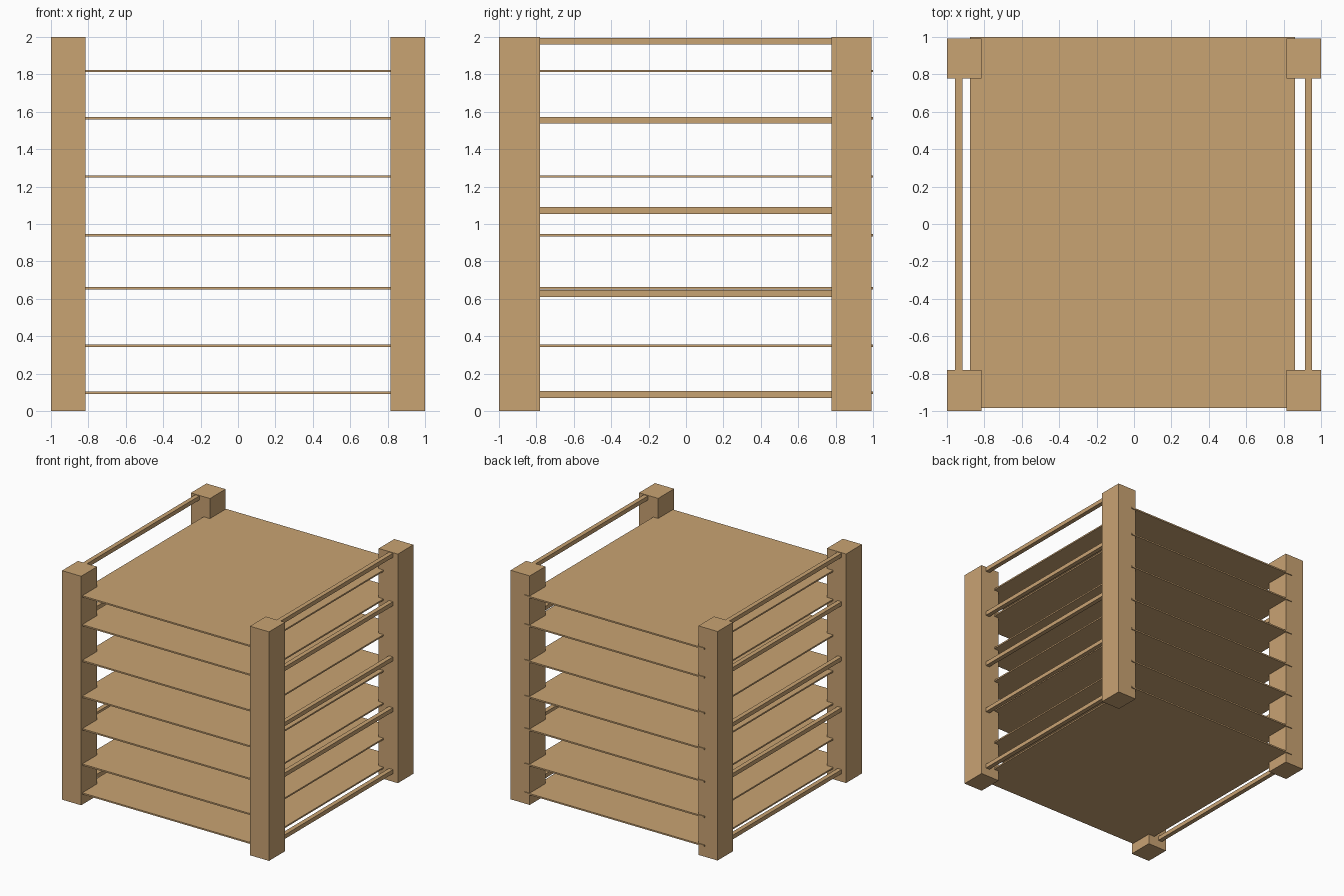
import bpy

if "Cube" in bpy.data.objects:
    bpy.data.objects.remove(bpy.data.objects["Cube"])

wood = bpy.data.materials.new("light_wood")
wood.diffuse_color = (0.584, 0.366, 0.171, 1)
wood.use_nodes = True
wood.node_tree.nodes["Principled BSDF"].inputs["Base Color"].default_value = wood.diffuse_color


def box(name, x, y, z):
    """Box from (min, max) ranges on each axis."""
    bpy.ops.mesh.primitive_cube_add(size=1, location=[(a + b) / 2 for a, b in (x, y, z)])
    ob = bpy.context.object
    ob.name = name
    ob.scale = [b - a for a, b in (x, y, z)]
    bpy.ops.object.transform_apply(location=False, rotation=False, scale=True)
    ob.data.materials.append(wood)
    return ob


# Corner posts
for side, x in (("left", (-1, -0.815)), ("right", (0.815, 1))):
    for end, y in (("front", (-1, -0.78)), ("back", (0.777, 0.992))):
        box(f"{end}_{side}_post", x, y, (0, 2))

# Thin shelves, running just through the back posts
for i, z in enumerate((0.097, 0.349, 0.657, 0.941, 1.254, 1.566, 1.818)):
    box(f"shelf_{i + 1}", (-0.876, 0.862), (-0.985, 1.0), (z - 0.0065, z + 0.0065))

# Side rails between front and back posts
for side, x in (("left", (-0.957, -0.918)), ("right", (0.914, 0.953))):
    for i, z in enumerate((0.088, 0.629, 1.072, 1.554, 1.977)):
        box(f"{side}_rail_{i + 1}", x, (-0.79, 0.787), (z - 0.018, z + 0.018))
